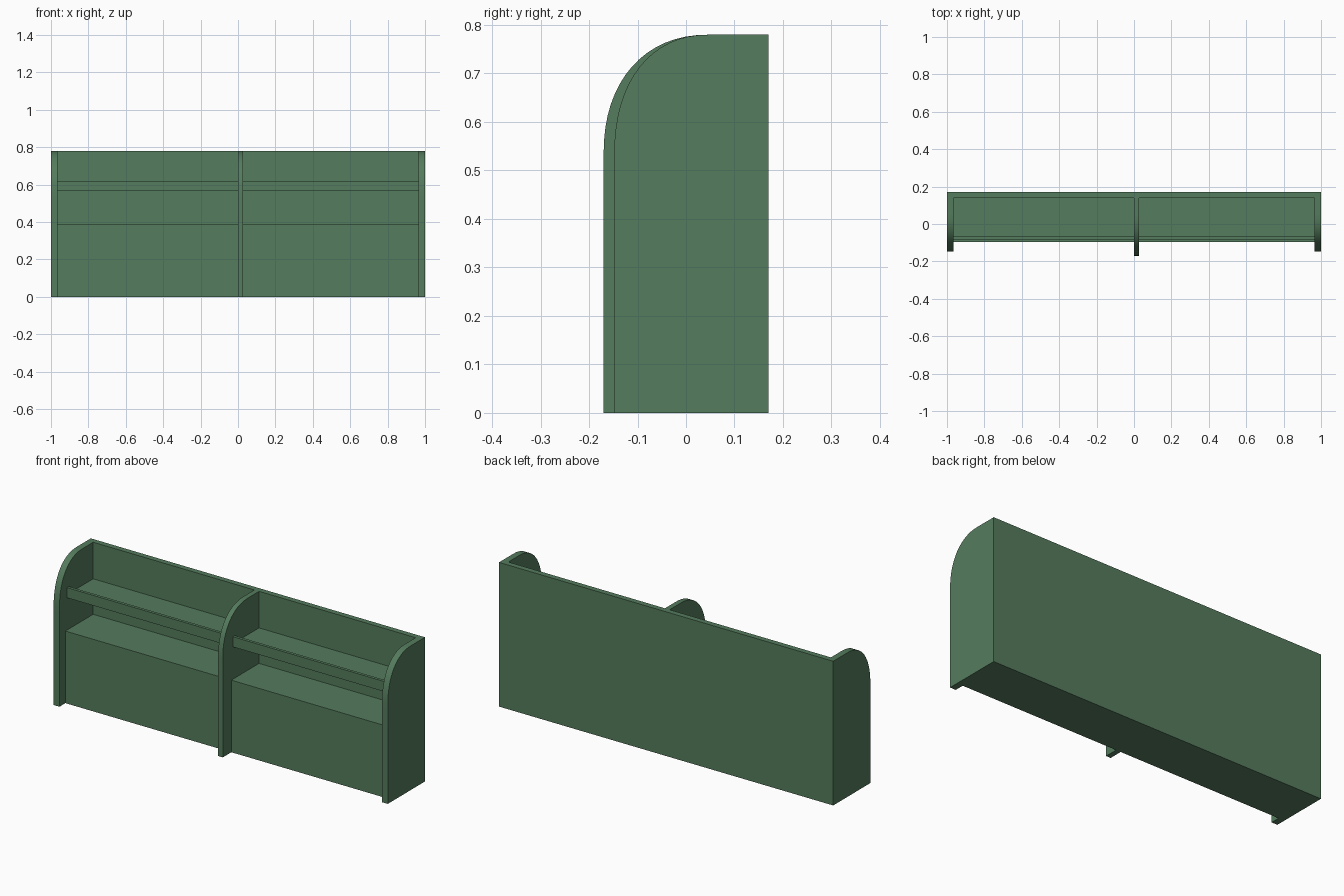
import bpy, bmesh, math

if "Cube" in bpy.data.objects:
    bpy.data.objects.remove(bpy.data.objects["Cube"])

H, BACK = 0.78, 0.17          # overall height, rear plane
WALL, END = 0.14, 0.965       # inner face of back board, inner face of end panels
MID = (0.0, 0.028)            # central divider in x

green = bpy.data.materials.new("green_paint")
green.diffuse_color = (0.09, 0.2, 0.11, 1)
green.use_nodes = True
green.node_tree.nodes["Principled BSDF"].inputs["Base Color"].default_value = green.diffuse_color


def finish(name, bm):
    bmesh.ops.recalc_face_normals(bm, faces=bm.faces)
    mesh = bpy.data.meshes.new(name)
    bm.to_mesh(mesh)
    bm.free()
    mesh.materials.append(green)
    obj = bpy.data.objects.new(name, mesh)
    bpy.context.collection.objects.link(obj)
    return obj


def box(name, x, y, z):
    bm = bmesh.new()
    bmesh.ops.create_cube(bm, size=1)
    for v in bm.verts:
        v.co = [(r[0] + r[1]) / 2 + c * (r[1] - r[0]) for r, c in zip((x, y, z), v.co)]
    return finish(name, bm)


def panel(name, x0, x1, front, back):
    """Upright panel with a rounded upper front corner, extruded along x."""
    cy, cz, n, power = 0.05, 0.53, 16, 2 / 2.25
    pts = [(back, 0), (front, 0)]
    for i in range(n + 1):
        a = math.pi / 2 * i / n
        c, s = max(math.cos(a), 0), math.sin(a)
        pts.append((cy - (cy - front) * c ** power, cz + (H - cz) * s ** power))
    pts.append((back, H))
    bm = bmesh.new()
    face = bm.faces.new([bm.verts.new((x0, y, z)) for y, z in pts])
    ext = bmesh.ops.extrude_face_region(bm, geom=[face])
    bmesh.ops.translate(bm, vec=(x1 - x0, 0, 0),
                        verts=[v for v in ext["geom"] if isinstance(v, bmesh.types.BMVert)])
    obj = finish(name, bm)
    bpy.ops.object.select_all(action='DESELECT')
    obj.select_set(True)
    bpy.context.view_layer.objects.active = obj
    bpy.ops.object.shade_smooth_by_angle(angle=math.radians(30))


# Rear board and upright panels
box("back_board", (-END, END), (WALL, BACK), (0, H))
panel("left_end_panel", -1, -END, -0.148, BACK)
panel("right_end_panel", END, 1, -0.148, BACK)
panel("middle_divider", *MID, -0.17, WALL)

# Each bay: base cabinet, shelf and its raised front lip
for side, bay in (("left", (-END, MID[0])), ("right", (MID[1], END))):
    box(side + "_base_cabinet", bay, (-0.097, WALL), (0, 0.39))
    box(side + "_shelf", bay, (-0.068, WALL), (0.565, 0.582))
    box(side + "_shelf_lip", bay, (-0.084, -0.068), (0.565, 0.62))
